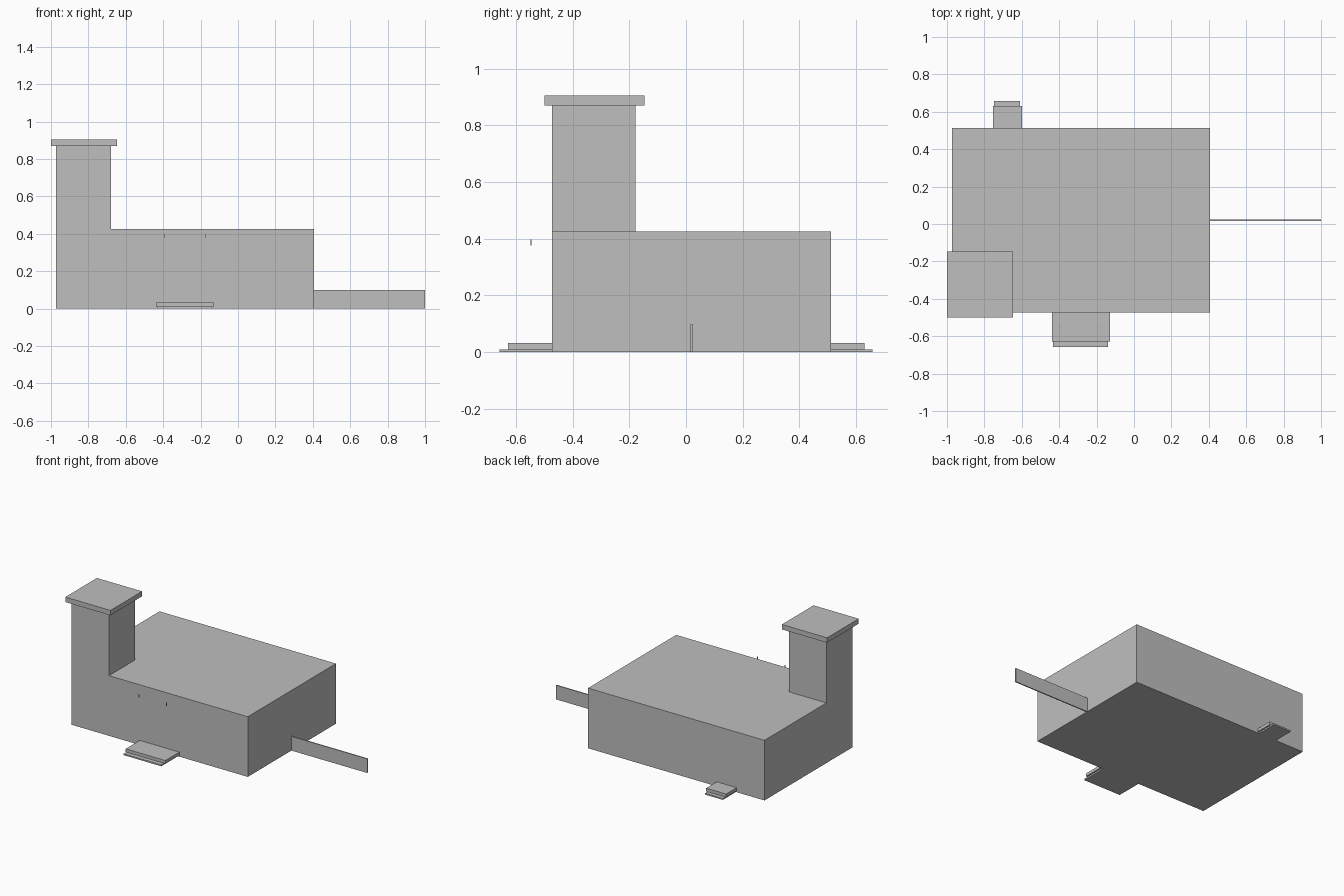
import bpy

# Remove the default cube
cube = bpy.data.objects.get("Cube")
if cube:
    bpy.data.objects.remove(cube, do_unlink=True)

# One plain grey for the whole building
grey = bpy.data.materials.new("plain_grey")
grey.use_nodes = True
colour = (0.52, 0.52, 0.52, 1)
grey.diffuse_color = colour
grey.node_tree.nodes["Principled BSDF"].inputs["Base Color"].default_value = colour


def box(name, x, y, z):
    """Axis-aligned box from (min, max) ranges."""
    spans = (x, y, z)
    bpy.ops.mesh.primitive_cube_add(size=1, location=[(a + b) / 2 for a, b in spans])
    ob = bpy.context.object
    ob.name = name
    ob.scale = [b - a for a, b in spans]
    bpy.ops.object.transform_apply(location=False, rotation=False, scale=True)
    ob.data.materials.append(grey)
    return ob


# Main block
FRONT, BACK, ROOF = -0.472, 0.512, 0.425
box("main_building", (-0.972, 0.407), (FRONT, BACK), (0, ROOF))

# Corner tower and its overhanging cap
box("tower", (-0.972, -0.678), (FRONT, -0.179), (ROOF, 0.87))
box("tower_cap", (-1, -0.647), (-0.5, -0.147), (0.87, 0.905))

# Thin garden wall
box("side_wall", (0.407, 1), (0.015, 0.023), (0, 0.1))

# Two-step doorsteps: narrower, deeper tread under a wider slab
for side, wall, out, x in (("front", FRONT, -1, (-0.438, -0.128)),
                           ("back", BACK, 1, (-0.754, -0.599))):
    reach = 0.63 if out > 0 else 0.628
    box(side + "_upper_step", x, sorted((wall, out * reach)), (0.01, 0.032))
    box(side + "_lower_step", (x[0] + 0.005, x[1] - 0.011),
        sorted((wall, out * 0.658)), (0, 0.01))

# Small hanging pins above the front step
for side, x in (("right", -0.392), ("left", -0.175)):
    box(side + "_pin", (x - 0.002, x + 0.002), (-0.549, -0.545), (0.376, 0.398))
